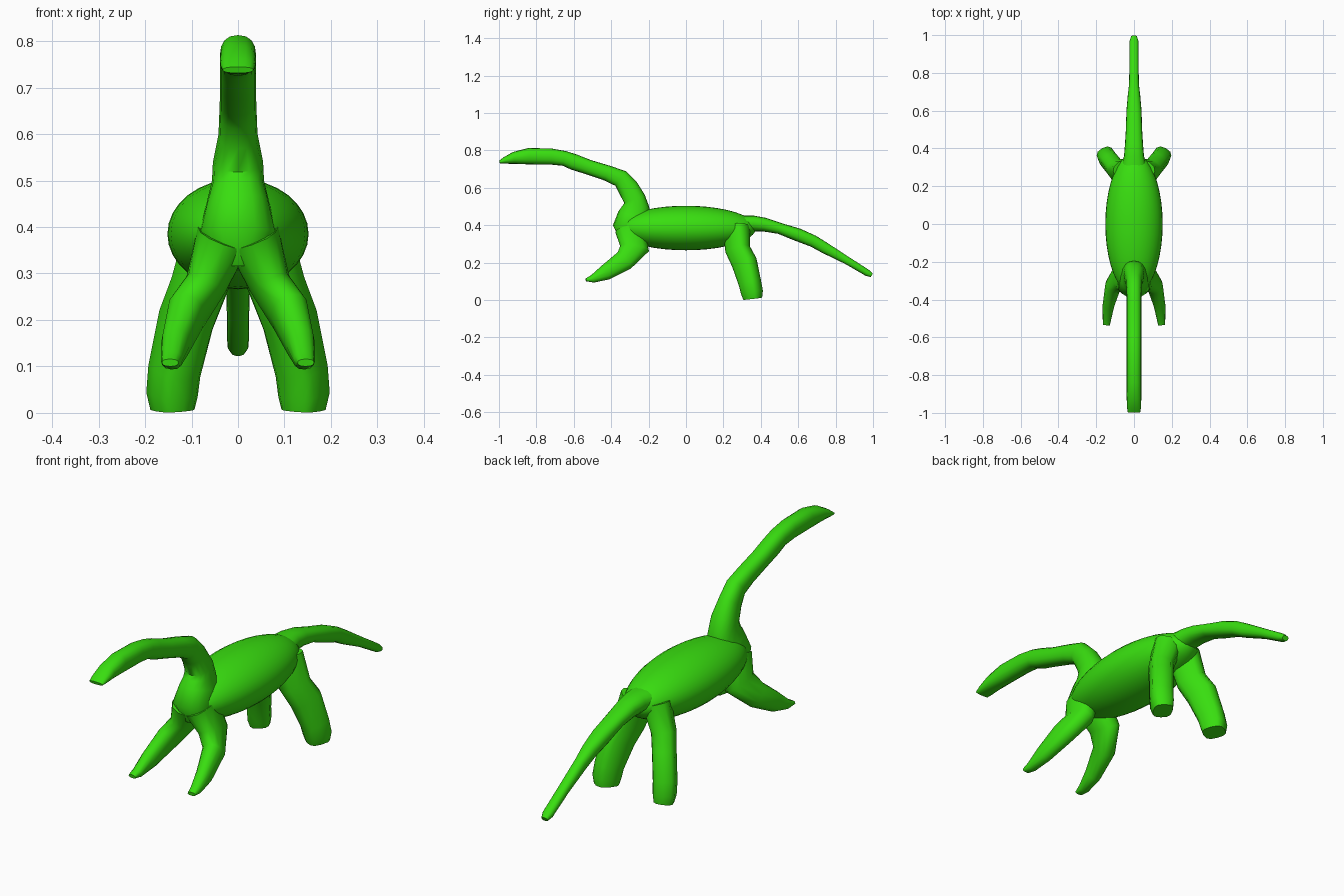
import bpy, bmesh, math
from mathutils import Vector, Matrix

green = bpy.data.materials.new("bright green")
green.diffuse_color = (0.04, 0.73, 0.005, 1)


def finish(bm, name, mirror=False):
    bmesh.ops.recalc_face_normals(bm, faces=bm.faces)
    me = bpy.data.meshes.new(name)
    bm.to_mesh(me)
    bm.free()
    me.materials.append(green)
    ob = bpy.data.objects.new(name, me)
    bpy.context.collection.objects.link(ob)
    bpy.ops.object.select_all(action='DESELECT')
    ob.select_set(True)
    bpy.context.view_layer.objects.active = ob
    bpy.ops.object.shade_smooth_by_angle(angle=math.radians(50))
    if mirror:
        ob.modifiers.new("mirror", 'MIRROR')
    return ob


def limb(name, rings, side=(1, 0, 0), power=0.85, sides=16, mirror=False):
    """Loft through rings of (x, y, z, half width, half depth)."""
    bm = bmesh.new()
    pts = [Vector(r[:3]) for r in rings]
    loops = []
    for i, r in enumerate(rings):
        t = (pts[min(i + 1, len(pts) - 1)] - pts[max(i - 1, 0)]).normalized()
        u = t.cross(Vector(side)).normalized()
        s = u.cross(t)
        loop = []
        for k in range(sides):
            a = 2 * math.pi * k / sides
            c, d = math.cos(a), math.sin(a)
            c = math.copysign(abs(c) ** power, c)
            d = math.copysign(abs(d) ** power, d)
            loop.append(bm.verts.new(pts[i] + s * c * r[3] + u * d * r[4]))
        loops.append(loop)
    for a, b in zip(loops, loops[1:]):
        for k in range(sides):
            n = (k + 1) % sides
            bm.faces.new((a[k], a[n], b[n], b[k]))
    bm.faces.new(loops[0])
    bm.faces.new(loops[-1])
    return finish(bm, name, mirror)


# Barrel-shaped body
bm = bmesh.new()
bmesh.ops.create_uvsphere(bm, u_segments=32, v_segments=20, radius=1)
bmesh.ops.rotate(bm, verts=bm.verts, matrix=Matrix.Rotation(math.pi / 2, 3, 'X'))
bmesh.ops.scale(bm, verts=bm.verts, vec=(0.152, 0.375, 0.119))
bmesh.ops.translate(bm, verts=bm.verts, vec=(0, 0, 0.385))
finish(bm, "body")

# Chest, long neck and tapered head
limb("neck_and_head", [
    (0, -0.295, 0.32, 0.05, 0.055), (0, -0.30, 0.385, 0.085, 0.092),
    (0, -0.275, 0.45, 0.068, 0.09), (0, -0.27, 0.50, 0.056, 0.073),
    (0, -0.275, 0.54, 0.054, 0.059), (0, -0.31, 0.60, 0.042, 0.056),
    (0, -0.35, 0.65, 0.040, 0.048), (0, -0.42, 0.678, 0.039, 0.042),
    (0, -0.52, 0.710, 0.039, 0.040), (0, -0.60, 0.738, 0.039, 0.043),
    (0, -0.65, 0.757, 0.039, 0.040), (0, -0.72, 0.767, 0.039, 0.043),
    (0, -0.84, 0.769, 0.039, 0.044), (0, -0.92, 0.760, 0.039, 0.032),
    (0, -0.97, 0.746, 0.037, 0.018), (0, -0.997, 0.738, 0.033, 0.007)])

# Drooping tail
limb("tail", [
    (0, 0.26, 0.40, 0.075, 0.05), (0, 0.36, 0.41, 0.053, 0.042),
    (0, 0.42, 0.403, 0.048, 0.037), (0, 0.50, 0.383, 0.043, 0.030),
    (0, 0.60, 0.348, 0.040, 0.035), (0, 0.68, 0.315, 0.033, 0.032),
    (0, 0.74, 0.280, 0.026, 0.030), (0, 0.86, 0.212, 0.024, 0.021),
    (0, 0.97, 0.145, 0.023, 0.018), (0, 0.993, 0.132, 0.015, 0.011)])

# Forward-reaching front legs with pointed feet
limb("front_legs", [
    (0.03, -0.30, 0.38, 0.06, 0.08), (0.07, -0.275, 0.275, 0.045, 0.078),
    (0.112, -0.33, 0.212, 0.042, 0.056), (0.135, -0.43, 0.147, 0.031, 0.042),
    (0.143, -0.50, 0.113, 0.023, 0.021), (0.146, -0.535, 0.108, 0.018, 0.008)],
    sides=12, mirror=True)

# Splayed hind legs with blunt feet
limb("hind_legs", [
    (0.045, 0.27, 0.39, 0.06, 0.07), (0.085, 0.277, 0.27, 0.052, 0.066),
    (0.112, 0.312, 0.20, 0.050, 0.068), (0.137, 0.342, 0.09, 0.050, 0.058),
    (0.142, 0.353, 0.04, 0.049, 0.056), (0.141, 0.357, 0.007, 0.042, 0.048)],
    side=(0.87, -0.49, 0), power=0.7, sides=12, mirror=True)
